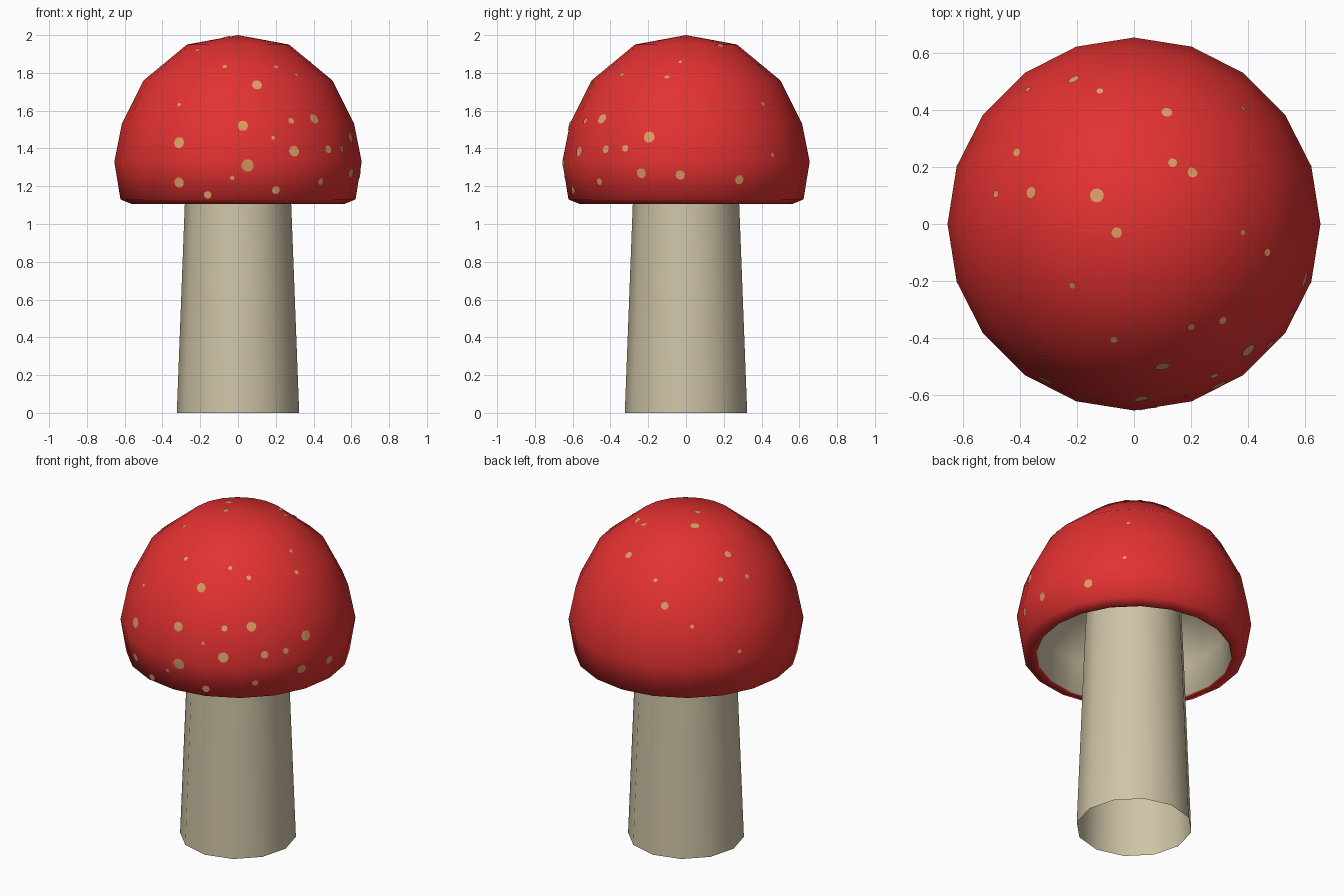
import bpy, bmesh, math
from mathutils import Vector
from mathutils.bvhtree import BVHTree

if "Cube" in bpy.data.objects:
    bpy.data.objects.remove(bpy.data.objects["Cube"])


def material(name, rgb):
    m = bpy.data.materials.new(name)
    m.diffuse_color = (*rgb, 1)
    m.use_nodes = True
    m.node_tree.nodes["Principled BSDF"].inputs["Base Color"].default_value = m.diffuse_color
    return m


RED = material("cap red", (0.77, 0.031, 0.031))
CREAM = material("stem cream", (0.62, 0.55, 0.385))
TAN = material("spot tan", (0.74, 0.34, 0.13))


def finish(name, bm, mats):
    mesh = bpy.data.meshes.new(name)
    bm.to_mesh(mesh)
    bm.free()
    for m in mats:
        mesh.materials.append(m)
    obj = bpy.data.objects.new(name, mesh)
    bpy.context.collection.objects.link(obj)
    return obj


def lathe(profile, sides, mat_rule=lambda i: 0):
    """Revolve (radius, z) points about z; listed top-outside first."""
    bm = bmesh.new()
    rings = []
    for r, z in profile:
        if r == 0:
            rings.append([bm.verts.new((0, 0, z))] * sides)
        else:
            rings.append([bm.verts.new((r * math.cos(2 * math.pi * k / sides),
                                        r * math.sin(2 * math.pi * k / sides), z))
                          for k in range(sides)])
    for i, (a, b) in enumerate(zip(rings, rings[1:])):
        for k in range(sides):
            j = (k + 1) % sides
            corners = list(dict.fromkeys((a[k], b[k], b[j], a[j])))
            f = bm.faces.new(corners)
            f.material_index = mat_rule(i)
            f.smooth = True
    bm.normal_update()
    return bm


# Stem: open tapered tube reaching into the hollow cap
finish("stem", lathe([(0.262, 1.52), (0.282, 1.1), (0.324, 0)], 12), [CREAM])

# Cap: red dome with a rounded lip, cream hollow underside
cap_profile = [(0, 2.0), (0.27, 1.95), (0.5, 1.76), (0.615, 1.53), (0.655, 1.33),
               (0.622, 1.13), (0.56, 1.105),
               (0.545, 1.11), (0.52, 1.3), (0.4, 1.45), (0.22, 1.53), (0, 1.55)]
cap = lathe(cap_profile, 20, lambda i: 0 if i < 7 else 1)
tree = BVHTree.FromBMesh(cap)
finish("cap", cap, [RED, CREAM])

# Spots: thin plates draped on the cap, given as (u, v, radius) per view
front = [(-.31, 1.43, .03), (-.31, 1.22, .028), (-.16, 1.155, .02), (.025, 1.52, .028),
         (.1, 1.735, .027), (.05, 1.31, .034), (.295, 1.385, .03), (.28, 1.545, .017),
         (.4, 1.555, .028), (.2, 1.18, .022), (.475, 1.395, .022), (.435, 1.225, .018),
         (-.31, 1.63, .01), (-.03, 1.245, .012), (.185, 1.455, .01), (.31, 1.79, .014),
         (-.07, 1.83, .013)]
right = [(-.195, 1.46, .03), (-.32, 1.4, .018), (-.235, 1.27, .027), (-.03, 1.26, .025),
         (.28, 1.235, .025), (.455, 1.365, .011), (.405, 1.635, .011), (-.1, 1.775, .013)]
top = [(-.21, .505, .022), (-.12, .465, .012), (.115, .39, .02), (.135, .215, .016),
       (.205, .18, .019), (-.41, .25, .014), (-.36, .11, .02), (-.485, .105, .014),
       (-.13, .1, .025), (-.06, -.03, .019), (-.215, -.215, .012), (.38, -.03, .01),
       (.2, -.36, .012), (-.37, .47, .012), (-.565, .29, .012)]
rays = ([(Vector((u, -3, v)), Vector((0, 1, 0)), r) for u, v, r in front]
        + [(Vector((3, u, v)), Vector((-1, 0, 0)), r) for u, v, r in right]
        + [(Vector((u, v, 3)), Vector((0, 0, -1)), r) for u, v, r in top])

spots = bmesh.new()
for origin, direction, radius in rays:
    hit, normal, _, _ = tree.ray_cast(origin, direction)
    if hit is None:
        continue
    side = normal.orthogonal().normalized()
    other = normal.cross(side)

    def drape(p):
        q = tree.ray_cast(p + normal * 0.2, -normal)[0] or p
        return spots.verts.new(q + normal * 0.004)

    centre = drape(hit)
    rim = [drape(hit + radius * (side * math.cos(k * math.pi / 5)
                                 + other * math.sin(k * math.pi / 5))) for k in range(10)]
    for k in range(10):
        spots.faces.new((centre, rim[k], rim[(k + 1) % 10])).smooth = True
spots.normal_update()
finish("cap_spots", spots, [TAN])
